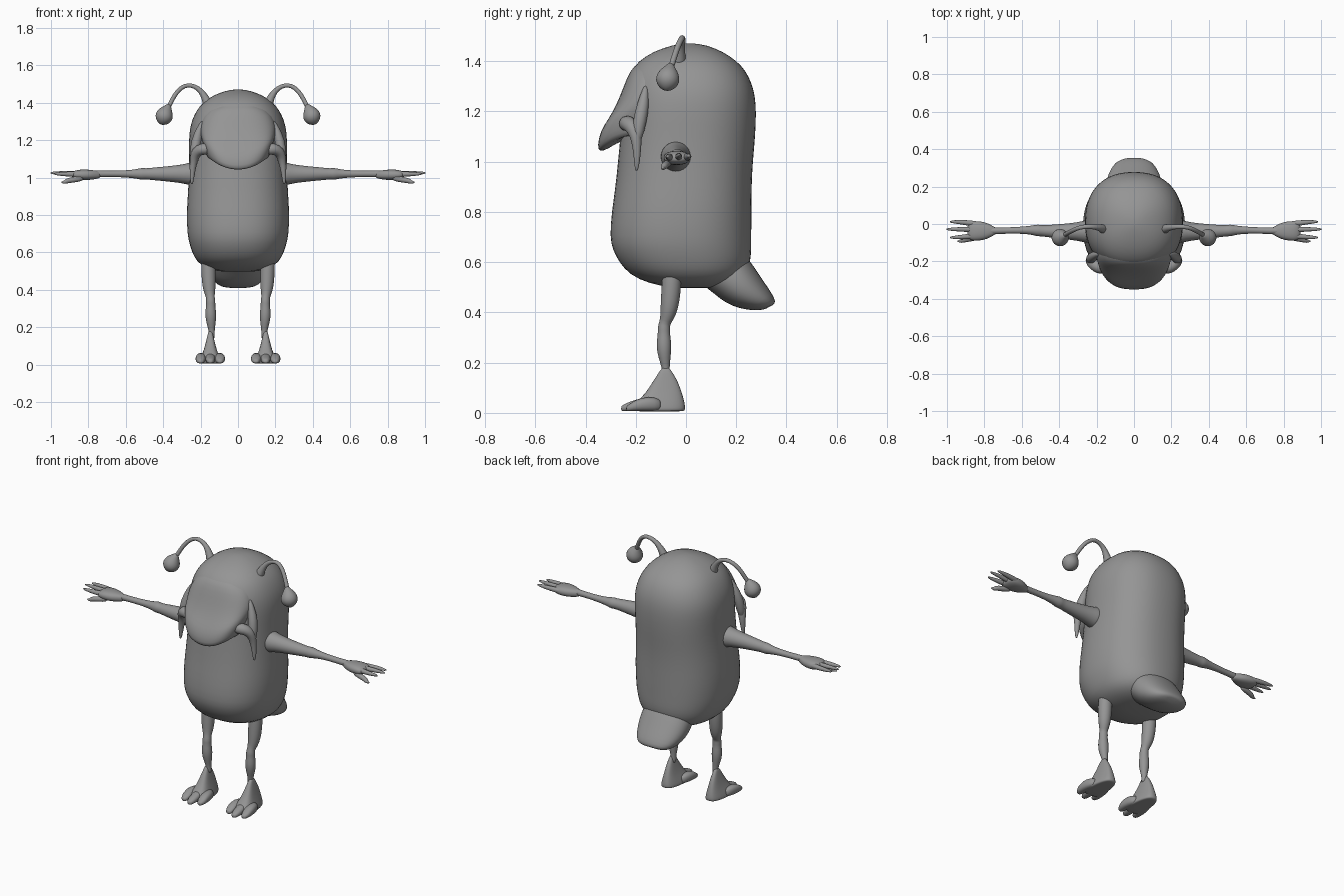
import bpy, bmesh, math
from mathutils import Vector

skin = bpy.data.materials.new("grey_skin")
skin.diffuse_color = (0.3, 0.3, 0.3, 1)


def loft(name, rings, mirror=False):
    """Skin a list of point rings, close both ends, smooth the surface."""
    bm = bmesh.new()
    rows = [[bm.verts.new(p) for p in r] for r in rings]
    n = len(rows[0])
    for a, b in zip(rows, rows[1:]):
        for i in range(n):
            j = (i + 1) % n
            bm.faces.new((a[i], a[j], b[j], b[i]))
    for row in (rows[0], rows[-1]):
        c = bm.verts.new(sum((v.co for v in row), Vector()) / n)
        for i in range(n):
            bm.faces.new((row[i], row[(i + 1) % n], c))
    bmesh.ops.recalc_face_normals(bm, faces=bm.faces)
    for f in bm.faces:
        f.smooth = True
    me = bpy.data.meshes.new(name)
    bm.to_mesh(me)
    bm.free()
    me.materials.append(skin)
    ob = bpy.data.objects.new(name, me)
    bpy.context.collection.objects.link(ob)
    if mirror:
        ob.modifiers.new("mirror", 'MIRROR').use_mirror_merge = False
    sub = ob.modifiers.new("smooth", 'SUBSURF')
    sub.levels = sub.render_levels = 1
    return ob


def oval(n=24, power=2.0):
    """Unit superellipse points."""
    pts = []
    for i in range(n):
        t = 2 * math.pi * i / n
        c, s = math.cos(t), math.sin(t)
        pts.append((math.copysign(abs(c) ** (2 / power), c),
                    math.copysign(abs(s) ** (2 / power), s)))
    return pts


def stack(rows, power=2.0, x=0.0, n=24):
    """Horizontal rings from (z, half width, front y, back y)."""
    return [[Vector((x + u * w, (f + b) / 2 + v * (b - f) / 2, z))
             for u, v in oval(n, power)] for z, w, f, b in rows]


def tube(name, path, n=12):
    """Mirrored tube through (x, y, z, radius) points."""
    pts = [Vector(p[:3]) for p in path]
    rings = []
    for i, p in enumerate(pts):
        d = (pts[min(i + 1, len(pts) - 1)] - pts[max(i - 1, 0)]).normalized()
        side = d.cross(Vector((0, 1, 0))).normalized()
        up = side.cross(d)
        r = path[i][3]
        rings.append([p + side * u * r + up * v * r for u, v in oval(n)])
    return loft(name, rings, True)


# Capsule body and head
loft("body", stack([
    (.497, .10, -.05, .12), (.515, .17, -.15, .20), (.55, .222, -.225, .24),
    (.60, .246, -.268, .258), (.65, .262, -.293, .261), (.70, .272, -.305, .261),
    (.80, .276, -.297, .262), (.90, .27, -.282, .262), (1.0, .264, -.272, .267),
    (1.1, .262, -.262, .277), (1.2, .264, -.255, .281), (1.26, .259, -.248, .276),
    (1.31, .246, -.24, .264), (1.36, .222, -.222, .24), (1.40, .19, -.19, .205),
    (1.44, .135, -.13, .145), (1.465, .065, -.05, .08), (1.471, .02, -.01, .03)],
    2.3, n=32))

# Overhanging snout, its lower lip curving upward at the sides
snout = stack([
    (1.40, .10, -.19, .0), (1.36, .17, -.225, .0), (1.30, .20, -.248, .0),
    (1.23, .205, -.275, .0), (1.17, .20, -.308, .0), (1.12, .19, -.342, .0),
    (1.06, .175, -.354, .0), (1.035, .165, -.345, .0), (1.05, .15, -.31, .0),
    (1.09, .13, -.25, .0)], 2.6, n=32)
for i, ring in enumerate(snout):
    k = 2.6 * max(0, min(1, (i - 2) / 4))
    for p in ring:
        p.z += k * p.x ** 2
loft("snout", snout)

# Drooping whiskers at the snout corners
tube("whisker", [(.15, -.24, 1.15, .03), (.19, -.235, 1.155, .034),
                 (.222, -.212, 1.14, .032), (.236, -.198, 1.10, .024),
                 (.242, -.195, 1.05, .017), (.246, -.195, 1.0, .012),
                 (.247, -.197, .965, .006)])
tube("cheek_fold", [(.19, -.16, 1.30, .01), (.215, -.17, 1.23, .025),
                    (.23, -.185, 1.16, .03), (.238, -.195, 1.08, .018)])

# Antennae and drop-shaped bulbs
tube("antenna", [(.15, -.03, 1.37, .034), (.168, -.025, 1.41, .024),
                 (.187, -.02, 1.45, .017), (.215, -.015, 1.48, .013),
                 (.25, -.014, 1.494, .012), (.285, -.016, 1.493, .012),
                 (.32, -.03, 1.467, .012), (.345, -.043, 1.43, .012),
                 (.365, -.055, 1.39, .012), (.38, -.065, 1.36, .012)])
tube("antenna_bulb", [(.368, -.06, 1.39, .010), (.376, -.064, 1.372, .024),
                      (.386, -.068, 1.352, .042), (.395, -.073, 1.328, .050),
                      (.402, -.077, 1.305, .042), (.408, -.08, 1.289, .022),
                      (.409, -.081, 1.284, .006)], 16)

# Arms: flared shoulder, elbow bulge, thin forearm
tube("arm", [(.235, -.04, 1.02, .066), (.262, -.04, 1.02, .062),
             (.30, -.04, 1.02, .051), (.38, -.04, 1.02, .042),
             (.46, -.038, 1.02, .034), (.495, -.036, 1.02, .030),
             (.515, -.034, 1.02, .034), (.54, -.033, 1.02, .026),
             (.60, -.033, 1.02, .019), (.68, -.035, 1.02, .017),
             (.76, -.037, 1.02, .019), (.80, -.037, 1.02, .02)])

# Palm, wide in y and flat in z, with four fingers
palm = [(.735, .016, .016), (.755, .026, .022), (.785, .044, .027), (.82, .052, .029),
        (.855, .054, .028), (.88, .048, .02), (.89, .03, .01)]
loft("palm", [[Vector((x, -.037 + u * w, 1.015 + v * t)) for u, v in oval(16, 2.4)]
              for x, w, t in palm], True)
for y0, y1, z1, tip, r in [(.0, .012, 1.022, .985, .016), (-.03, -.028, 1.025, 1.003, .016),
                           (-.062, -.072, 1.02, .985, .016), (-.07, -.092, .975, .945, .017)]:
    z0 = 1.017 if z1 > 1 else .998
    tube("finger", [(.83, y0, z0, r), (.88, y0 * .6 + y1 * .4, z0 * .6 + z1 * .4, r),
                    (.92, y0 * .2 + y1 * .8, z0 * .3 + z1 * .7, r * .85),
                    (tip - .02, y1, z1, r * .6), (tip, y1, z1, r * .25)], 8)

# Legs: thigh, knee and shin
tube("leg", [(.158, -.055, .58, .038), (.158, -.057, .53, .040), (.157, -.06, .48, .040),
             (.155, -.066, .42, .037), (.151, -.075, .38, .029), (.147, -.085, .358, .022),
             (.146, -.088, .338, .027), (.146, -.088, .318, .024), (.146, -.088, .28, .031),
             (.145, -.087, .24, .029), (.142, -.083, .20, .020), (.14, -.08, .17, .015),
             (.14, -.08, .14, .018)])

# Feet: wedge widening toward the front, then three toes
foot = stack([(.18, .015, -.096, -.066), (.155, .024, -.112, -.05), (.12, .036, -.135, -.03),
              (.08, .05, -.16, -.016), (.045, .068, -.195, -.006), (.02, .08, -.21, -.002),
              (.008, .08, -.21, -.004), (.006, .06, -.19, -.02)], 2.8, .148)
for ring in foot:
    for p in ring:
        p.x = .148 + (p.x - .148) * (.68 - 1.5 * (p.y + .1) if p.y > -.2 else .95)
loft("foot", foot, True)
for dx, tip in [(-.052, -.235), (.0, -.258), (.052, -.238)]:
    rows = [(-.10, .026, .05), (-.15, .028, .062), (-.20, .028, .047),
            (tip + .02, .024, .034), (tip, .013, .022)]
    loft("toe", [[Vector((.148 + u * w + dx * (1 if y < -.12 else .7), y,
                          .006 + (v + 1) / 2 * h)) for u, v in oval(12, 2.4)]
                 for y, w, h in rows], True)

# Broad stubby tail, rings spanning an upper and a lower (y, z) point
tail = [(.16, .70, .02, .54, .12), (.215, .655, .06, .515, .145), (.26, .60, .11, .475, .155),
        (.295, .545, .16, .435, .15), (.33, .495, .215, .415, .132),
        (.354, .455, .268, .407, .108), (.356, .435, .31, .41, .07)]
loft("tail", [[Vector((u * w, (a + c) / 2 + v * (a - c) / 2, (b + d) / 2 + v * (b - d) / 2))
               for u, v in oval(24, 2.2)] for a, b, c, d, w in tail])
